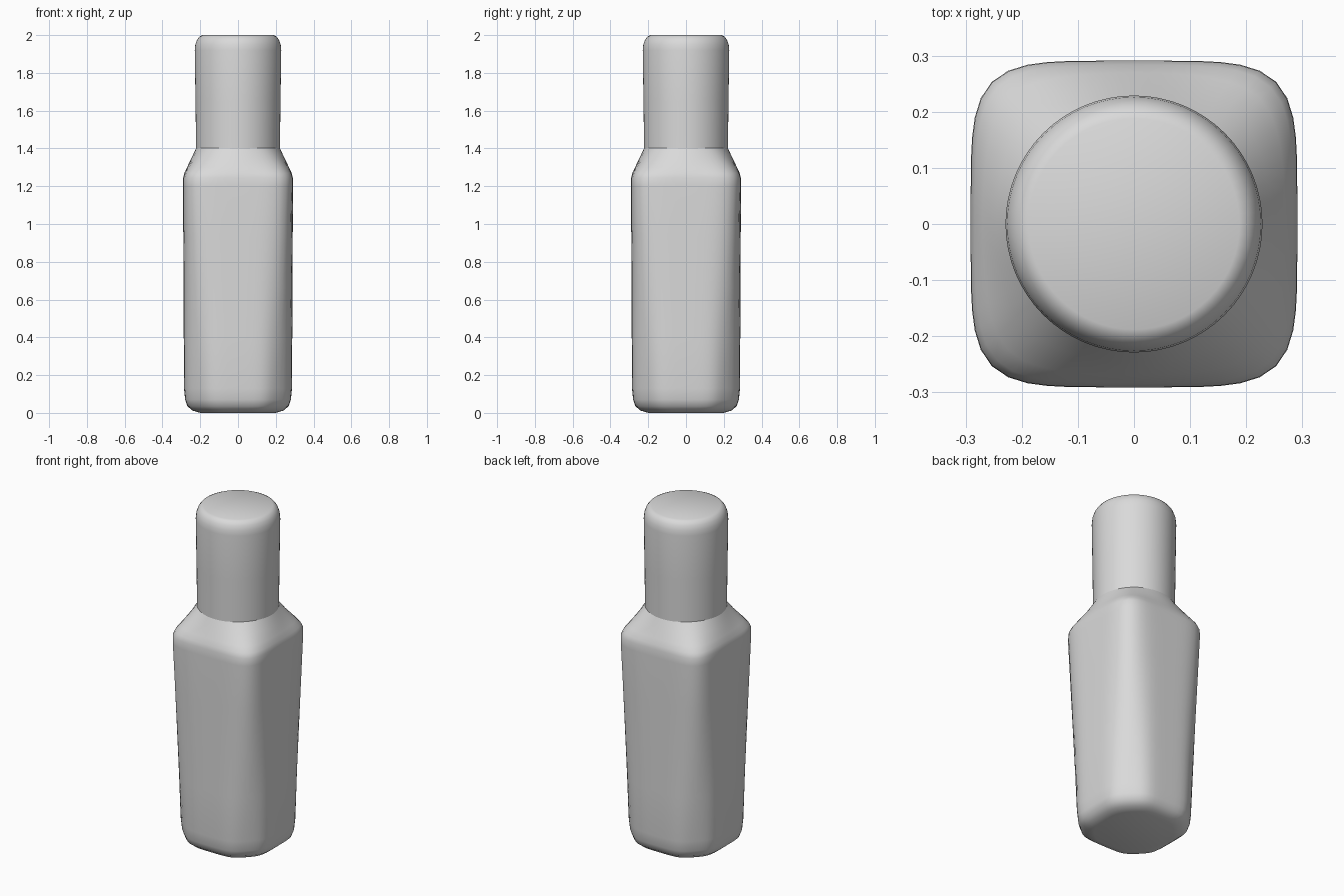
import bpy, bmesh
from math import cos, sin, pi, radians

if "Cube" in bpy.data.objects:
    bpy.data.objects.remove(bpy.data.objects["Cube"])

SIDES = 64

grey = bpy.data.materials.new("light_grey")
grey.use_nodes = True
grey.diffuse_color = (0.7, 0.7, 0.7, 1)
grey.node_tree.nodes["Principled BSDF"].inputs["Base Color"].default_value = (0.7, 0.7, 0.7, 1)


def circle(t):
    return 1.0


def soft_square(t):
    """Unit radius of a square with bowed sides and rounded corners."""
    return (abs(cos(t)) ** 5 + abs(sin(t)) ** 5) ** -0.2


def soft_octagon(t):
    """Unit radius of an octagon with eased corners."""
    p, diagonal = 16, 1.08
    planes = [cos(t), sin(t), cos(t - pi / 4) / diagonal, cos(t + pi / 4) / diagonal]
    return sum(abs(d) ** p for d in planes) ** (-1 / p)


def blend(a, b, f):
    return lambda t: a(t) * (1 - f) + b(t) * f


def loft(name, rings):
    """Skin a stack of (height, half width, section) rings and cap both ends."""
    bm = bmesh.new()
    angles = [2 * pi * i / SIDES for i in range(SIDES)]
    loops = [[bm.verts.new((w * s(t) * cos(t), w * s(t) * sin(t), z)) for t in angles]
             for z, w, s in rings]
    for low, high in zip(loops, loops[1:]):
        for i in range(SIDES):
            j = (i + 1) % SIDES
            bm.faces.new((low[i], low[j], high[j], high[i]))
    bm.faces.new(loops[0][::-1])
    bm.faces.new(loops[-1])
    mesh = bpy.data.meshes.new(name)
    bm.to_mesh(mesh)
    bm.free()
    mesh.materials.append(grey)
    obj = bpy.data.objects.new(name, mesh)
    bpy.context.collection.objects.link(obj)
    bpy.ops.object.select_all(action="DESELECT")
    obj.select_set(True)
    bpy.context.view_layer.objects.active = obj
    bpy.ops.object.shade_smooth_by_angle(angle=radians(35))
    return obj


# Body: octagonal rounded foot widening into a soft square
foot = [(0, 0.2), (0.012, 0.24), (0.035, 0.268), (0.07, 0.28), (0.13, 0.286)]
body = [(z, w, soft_octagon) for z, w in foot]
for f in (0.25, 0.5, 0.75, 1):
    body.append((0.13 + 1.07 * f, 0.286 + 0.005 * f, blend(soft_octagon, soft_square, f)))

# Shoulder: soft square drawn in to a circle under the neck
shoulder = [(1.245, 0.29, 0), (1.27, 0.284, 0.08), (1.3, 0.27, 0.25), (1.35, 0.246, 0.62), (1.405, 0.22, 1)]
body += [(z, w, blend(soft_square, circle, f)) for z, w, f in shoulder]
loft("bottle_body", body)

# Neck: tall round cap with an eased top edge
neck = [(1.4, 0.222), (1.65, 0.225), (1.92, 0.229), (1.95, 0.226), (1.975, 0.217), (1.992, 0.204), (2.0, 0.188)]
loft("bottle_neck", [(z, w, circle) for z, w in neck])
